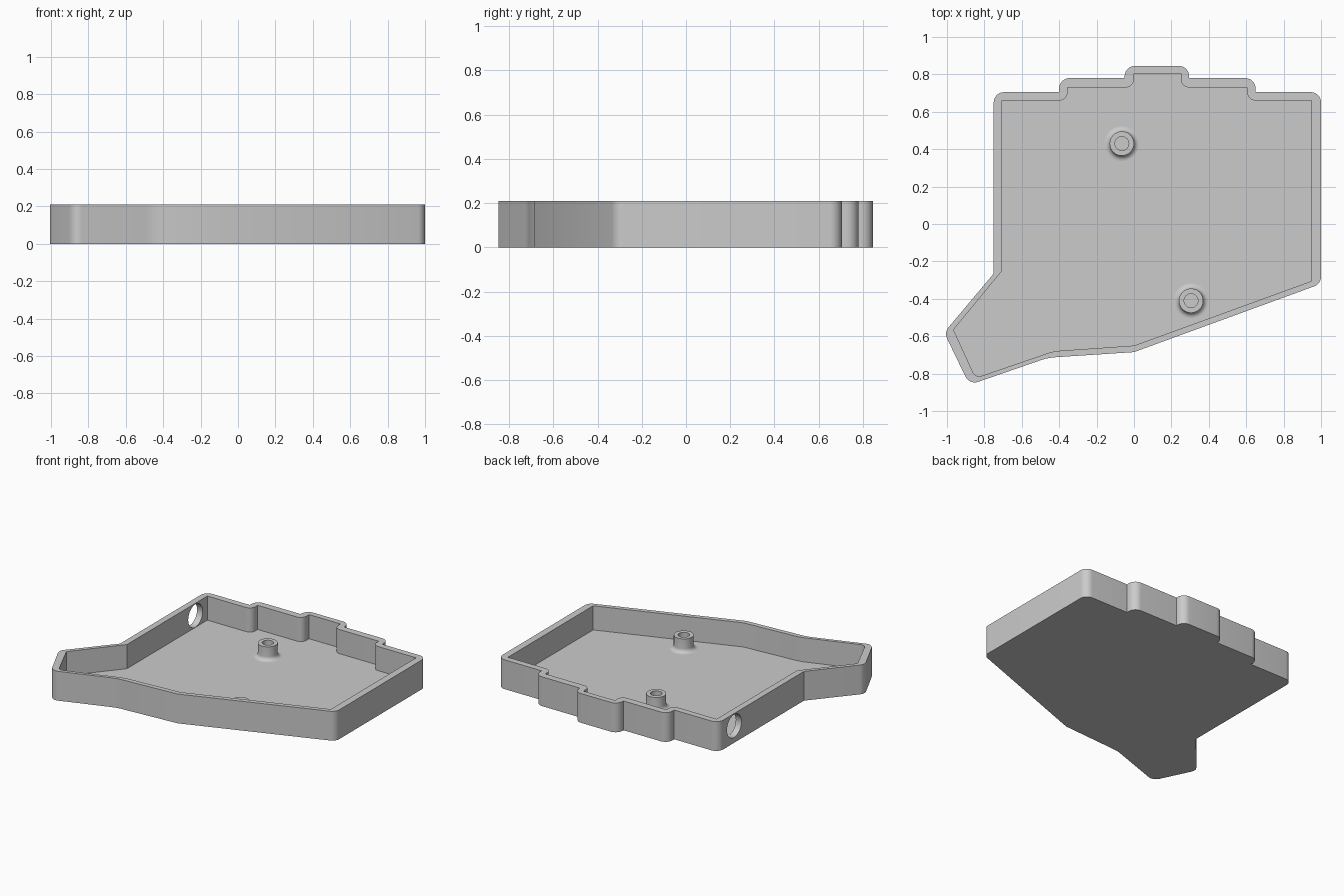
import bpy, bmesh, math
from mathutils import Vector

HEIGHT, FLOOR = 0.21, 0.037

cube = bpy.data.objects.get("Cube")
if cube:
    bpy.data.objects.remove(cube, do_unlink=True)

grey = bpy.data.materials.new("plain grey")
grey.use_nodes = True
colour = (0.6, 0.6, 0.6, 1)
grey.diffuse_color = colour
grey.node_tree.nodes["Principled BSDF"].inputs["Base Color"].default_value = colour


def rounded(corners, steps=8):
    """Turn (x, y, radius) corners into a loop with filleted corners."""
    loop = []
    for i, (x, y, r) in enumerate(corners):
        p = Vector((x, y, 0))
        if not r:
            loop.append(p)
            continue
        a = (Vector((*corners[i - 1][:2], 0)) - p).normalized()
        b = (Vector((*corners[(i + 1) % len(corners)][:2], 0)) - p).normalized()
        half = a.angle(b) / 2
        centre = p + (a + b).normalized() * r / math.sin(half)
        start = (p + a * r / math.tan(half) - centre).normalized()
        end = (p + b * r / math.tan(half) - centre).normalized()
        for k in range(steps + 1):
            loop.append(centre + start.slerp(end, k / steps) * r)
    return loop


def finish(name, bm):
    bmesh.ops.recalc_face_normals(bm, faces=bm.faces)
    mesh = bpy.data.meshes.new(name)
    bm.to_mesh(mesh)
    bm.free()
    mesh.materials.append(grey)
    obj = bpy.data.objects.new(name, mesh)
    bpy.context.collection.objects.link(obj)
    bpy.ops.object.select_all(action='DESELECT')
    obj.select_set(True)
    bpy.context.view_layer.objects.active = obj
    bpy.ops.object.shade_smooth_by_angle(angle=math.radians(30))
    return obj


def ring_edges(bm, verts):
    """Closed loop of edges through the vertices."""
    pairs = zip(verts, verts[1:] + verts[:1])
    return [bm.edges.get(p) or bm.edges.new(p) for p in pairs]


def fill(bm, edges, normal):
    bmesh.ops.triangle_fill(bm, edges=edges, use_beauty=True, normal=normal)


def band(bm, low, high):
    """Quads between two matching closed loops."""
    n = len(low)
    return [bm.faces.new((low[i], low[(i + 1) % n], high[(i + 1) % n], high[i]))
            for i in range(n)]


def shell(bm, loop, z0, z1):
    """Upright wall closed at the bottom; returns its top loop and faces."""
    low, high = ([bm.verts.new((p.x, p.y, z)) for p in loop] for z in (z0, z1))
    bm.faces.new(low)
    return high, band(bm, low, high)


def pierce(bm, faces, x, y, z, radius, count=48):
    """Open a round hole in the long flat side wall; returns its rim."""
    wall = max((f for f in faces if all(abs(v.co.x - x) < 0.001 for v in f.verts)),
               key=lambda f: f.calc_area())
    border = list(wall.edges)
    bmesh.ops.delete(bm, geom=[wall], context='FACES_ONLY')
    rim = [bm.verts.new((x, y + radius * math.cos(t), z + radius * math.sin(t)))
           for t in (math.tau * k / count for k in range(count))]
    fill(bm, border + ring_edges(bm, rim), (-1, 0, 0))
    return rim


# Outer wall: rounded outside corners, sharp steps along the back
R = 0.055
outer = [(-0.88, -0.86, R), (-0.46, -0.715, 0.3), (0, -0.685, 0),
         (1, -0.32, R), (1, 0.705, R),
         (0.65, 0.705, 0), (0.65, 0.78, R), (0.295, 0.78, 0),
         (0.295, 0.845, R), (-0.05, 0.845, R), (-0.05, 0.78, 0),
         (-0.4, 0.78, R), (-0.4, 0.705, 0), (-0.75, 0.705, R),
         (-0.75, -0.265, 0), (-1.015, -0.58, R)]

# Cavity: sharp corners, rounded where the back steps turn
r = 0.045
inner = [(-0.847, -0.823, 0.035), (-0.43, -0.68, 0.3), (0, -0.65, 0),
         (0.95, -0.305, 0), (0.95, 0.66, 0),
         (0.605, 0.66, r), (0.605, 0.73, 0), (0.25, 0.73, r),
         (0.25, 0.805, 0), (0, 0.805, 0), (0, 0.73, r),
         (-0.355, 0.73, 0), (-0.355, 0.66, r), (-0.705, 0.66, 0),
         (-0.705, -0.25, 0), (-0.965, -0.565, 0)]

# Tray: two nested shells joined by the rim, with a round cable hole
bm = bmesh.new()
outer_top, outer_faces = shell(bm, rounded(outer), 0, HEIGHT)
inner_top, inner_faces = shell(bm, rounded(inner), FLOOR, HEIGHT)
fill(bm, ring_edges(bm, outer_top) + ring_edges(bm, inner_top), (0, 0, 1))
hole = (0.525, 0.121, 0.082)
band(bm, pierce(bm, outer_faces, -0.75, *hole), pierce(bm, inner_faces, -0.705, *hole))
finish("tray", bm)


def post(name, x, y):
    """Hollow screw post with a filleted foot."""
    body, bore, top, fillet = 0.065, 0.037, 0.135, 0.028
    profile = [(body + fillet * (1 - math.sin(t)), FLOOR + fillet * (1 - math.cos(t)))
               for t in (math.pi / 2 * k / 6 for k in range(7))]
    profile += [(body, top), (bore, top), (bore, FLOOR + 0.001), (0, FLOOR + 0.001)]
    bm = bmesh.new()
    verts = [bm.verts.new((px, 0, pz)) for px, pz in profile]
    edges = [bm.edges.new(pair) for pair in zip(verts, verts[1:])]
    bmesh.ops.spin(bm, geom=verts + edges, cent=(0, 0, 0), axis=(0, 0, 1),
                   angle=math.tau, steps=48, use_merge=True)
    bmesh.ops.remove_doubles(bm, verts=bm.verts, dist=1e-5)
    finish(name, bm).location = (x, y, 0)


post("back_screw_post", -0.065, 0.43)
post("front_screw_post", 0.305, -0.41)
